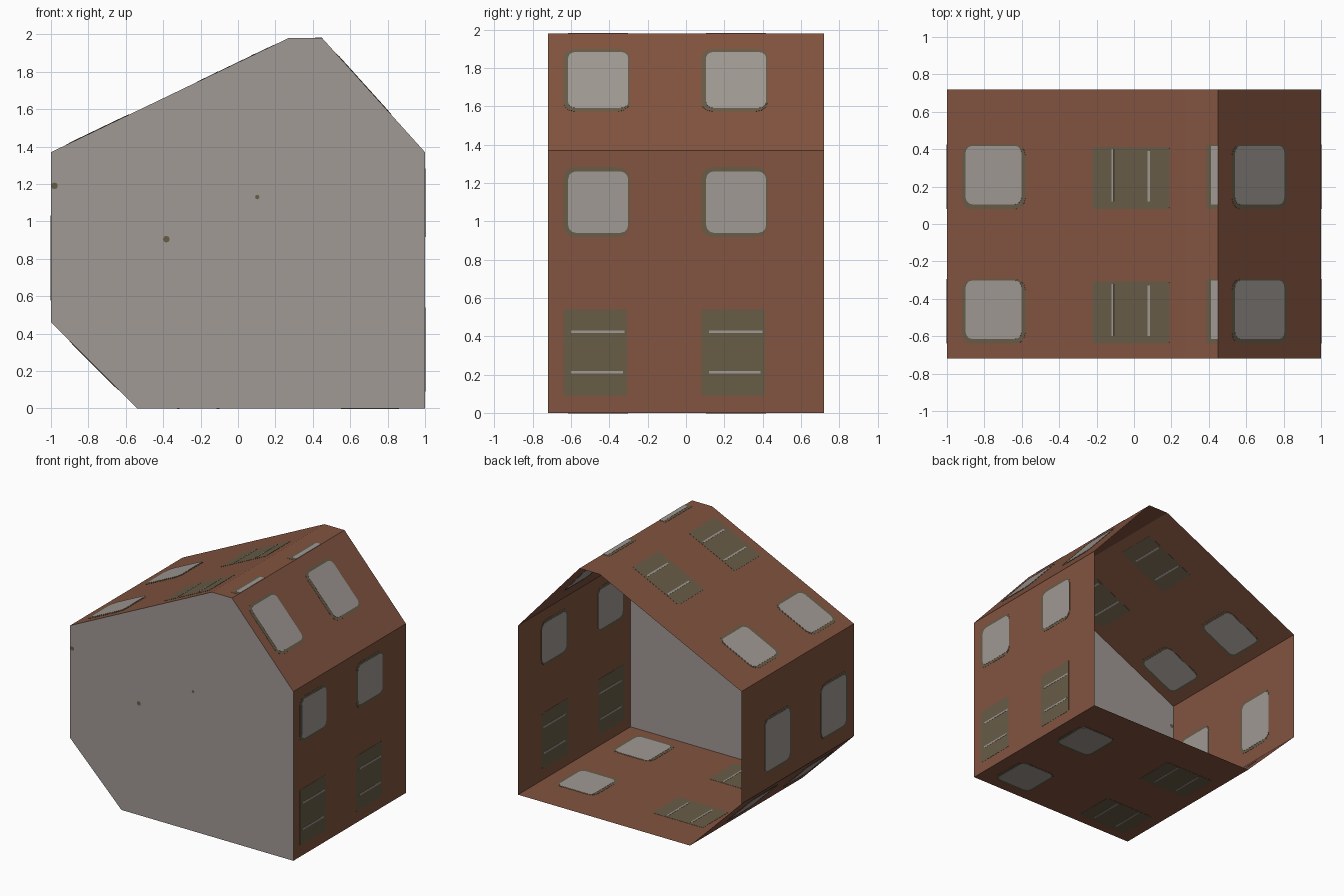
import bpy, bmesh, math
from mathutils import Vector

if "Cube" in bpy.data.objects:
    bpy.data.objects.remove(bpy.data.objects["Cube"])


def material(name, rgb):
    m = bpy.data.materials.new(name)
    m.diffuse_color = (*rgb, 1)
    m.use_nodes = True
    m.node_tree.nodes["Principled BSDF"].inputs["Base Color"].default_value = m.diffuse_color
    return m


BRICK = material("brick brown", (0.223, 0.087, 0.050))
GREY = material("plaster grey", (0.352, 0.319, 0.296))
OLIVE = material("olive frame", (0.138, 0.107, 0.062))

DEPTH = 0.72
# outline of the house seen from the front (x, z)
A, B, C, D = (1, 0), (1, 1.37), (0.45, 1.98), (0.27, 1.98)
E, F, G = (-1, 1.37), (-1, 0.46), (-0.54, 0)


def make_object(name, bm, mat):
    bmesh.ops.recalc_face_normals(bm, faces=bm.faces)
    me = bpy.data.meshes.new(name)
    bm.to_mesh(me)
    bm.free()
    me.materials.append(mat)
    ob = bpy.data.objects.new(name, me)
    bpy.context.collection.objects.link(ob)
    return ob


def sheet(name, points, mat):
    bm = bmesh.new()
    bm.faces.new([bm.verts.new(p) for p in points])
    return make_object(name, bm, mat)


def rounded(s0, s1, y0, y1, r):
    """Outline of a rounded rectangle."""
    if r == 0:
        return [(s0, y0), (s1, y0), (s1, y1), (s0, y1)]
    out = []
    for k, (s, y) in enumerate([(s1 - r, y1 - r), (s0 + r, y1 - r),
                                (s0 + r, y0 + r), (s1 - r, y0 + r)]):
        for i in range(4):
            a = math.radians(90 * k + 30 * i)
            out.append((s + r * math.cos(a), y + r * math.sin(a)))
    return out


def plate(name, p, q, f0, f1, y0, y1, r, half, mat):
    """Thin plate through the wall p-q, visible from both sides."""
    p, q = Vector((p[0], 0, p[1])), Vector((q[0], 0, q[1]))
    d = q - p
    L = d.length
    d.normalize()
    n = d.cross(Vector((0, 1, 0)))
    bm = bmesh.new()
    rings = [[bm.verts.new(p + d * s + Vector((0, y, 0)) + n * h)
              for s, y in rounded(f0 * L, f1 * L, y0, y1, r)] for h in (-half, half)]
    bm.faces.new(rings[0])
    bm.faces.new(rings[1])
    c = len(rings[0])
    for i in range(c):
        j = (i + 1) % c
        bm.faces.new([rings[0][i], rings[0][j], rings[1][j], rings[1][i]])
    make_object(name, bm, mat)


# each panel: name, start, end, window spans, door spans (fractions along it)
PANELS = [
    ("right_wall", A, B, [(0.686, 0.92)], [(0.066, 0.394)]),
    ("right_roof", B, C, [(0.36, 0.84)], []),
    ("roof_ridge", C, D, [(0.0, 0.22)], []),
    ("left_roof", D, E, [(0.685, 0.921)], [(0.063, 0.386)]),
    ("left_wall", E, F, [(0.395, 0.846)], []),
    ("lower_slope", F, G, [(0.25, 0.75)], []),
    ("floor", G, A, [(0.708, 0.909)], [(0.065, 0.357)]),
]

for name, p, q, windows, doors in PANELS:
    sheet(name, [(p[0], -DEPTH, p[1]), (q[0], -DEPTH, q[1]),
                 (q[0], DEPTH, q[1]), (p[0], DEPTH, p[1])], BRICK)
    length = math.dist(p, q)
    for y in (-DEPTH, 0):
        # windows: olive surround with grey pane
        for a, b in windows:
            ridge = a == 0
            m = 0.022 / length
            plate(name + "_window_frame", p, q, a if ridge else a - m, b + m,
                  y + 0.08, y + 0.425, 0 if ridge else 0.06, 0.0015, OLIVE)
            plate(name + "_window_pane", p, q, a, b,
                  y + 0.105, y + 0.418, 0 if ridge else 0.04, 0.003, GREY)
        # doors: olive panel with two thin grey slits
        for a, b in doors:
            plate(name + "_door", p, q, a, b, y + 0.08, y + 0.413, 0.012, 0.0015, OLIVE)
            for t, y1 in ((0.27, 0.39), (0.74, 0.4)):
                c = a + (b - a) * t
                h = 0.007 / length
                plate(name + "_door_slit", p, q, c - h, c + h,
                      y + 0.12, y + y1, 0, 0.003, GREY)

# front closing wall with three small flecks; the back stays open
sheet("front_wall", [(x, -DEPTH, z) for x, z in (A, B, C, D, E, F, G)], GREY)
for x, z, r in ((-0.981, 1.19, 0.018), (-0.383, 0.905, 0.018), (0.103, 1.13, 0.012)):
    bm = bmesh.new()
    ring = [(x + r * math.cos(i * math.pi / 4), z + r * math.sin(i * math.pi / 4))
            for i in range(8)]
    for y in (-DEPTH - 0.002, -DEPTH + 0.002):
        bm.faces.new([bm.verts.new((u, y, w)) for u, w in ring])
    make_object("front_fleck", bm, OLIVE)
